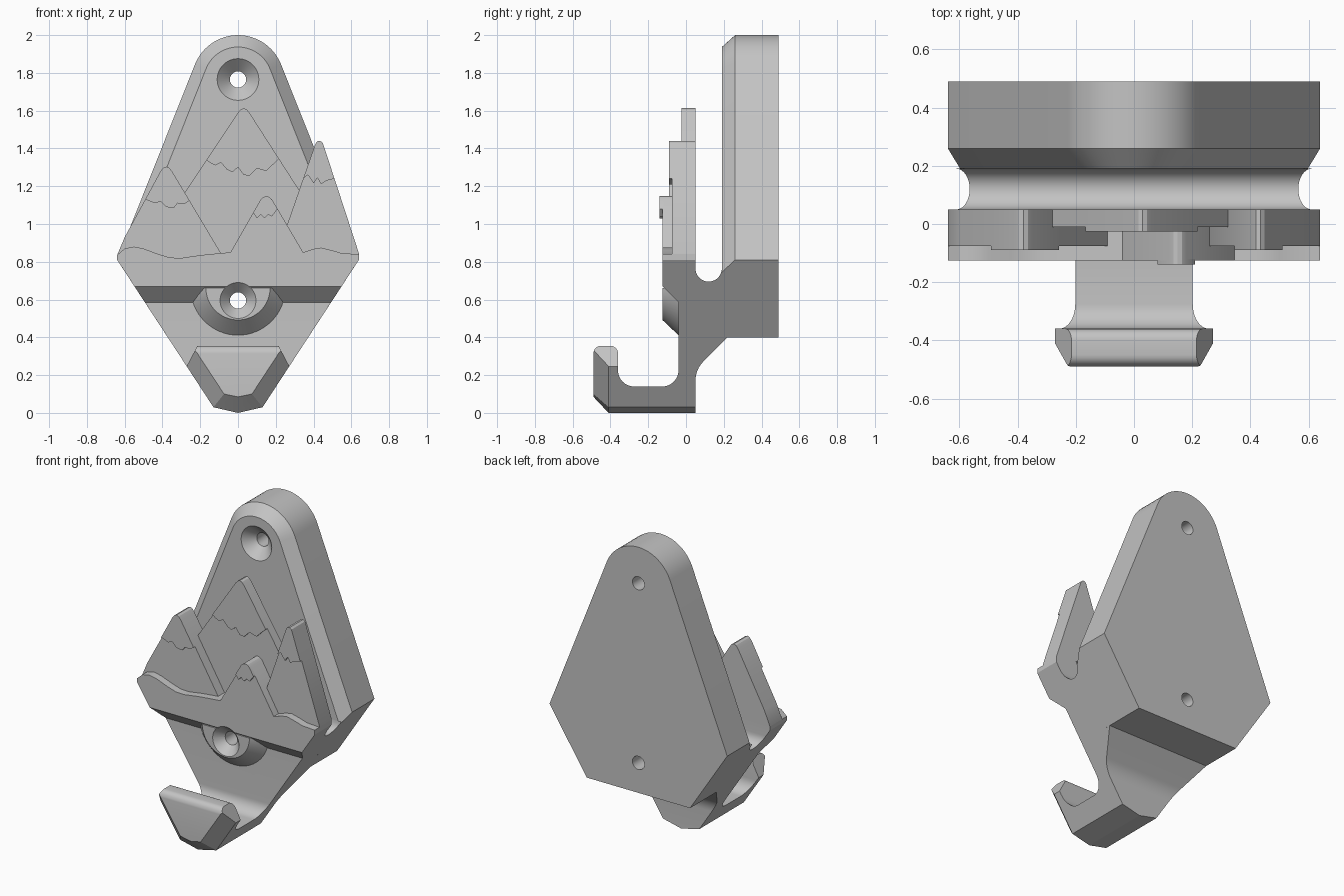
import bpy, bmesh
from math import sin, cos, pi, radians

cube = bpy.data.objects.get("Cube")
if cube:
    bpy.data.objects.remove(cube, do_unlink=True)

grey = bpy.data.materials.new("plain grey")
grey.use_nodes = True
GREY = (0.55, 0.55, 0.55, 1)
grey.diffuse_color = GREY
grey.node_tree.nodes["Principled BSDF"].inputs["Base Color"].default_value = GREY


def loft(name, rings):
    """Closed solid through matching rings of 3D points."""
    bm = bmesh.new()
    loops = [[bm.verts.new(p) for p in ring] for ring in rings]
    n = len(loops[0])
    bm.faces.new(loops[0])
    bm.faces.new(loops[-1])
    for a, b in zip(loops, loops[1:]):
        for i in range(n):
            j = (i + 1) % n
            bm.faces.new((a[i], a[j], b[j], b[i]))
    bmesh.ops.recalc_face_normals(bm, faces=bm.faces)
    mesh = bpy.data.meshes.new(name)
    bm.to_mesh(mesh)
    bm.free()
    mesh.materials.append(grey)
    ob = bpy.data.objects.new(name, mesh)
    bpy.context.collection.objects.link(ob)
    return ob


def at_y(pts, y):
    return [(x, y, z) for x, z in pts]


def prism(name, pts, y0, y1):
    return loft(name, [at_y(pts, y0), at_y(pts, y1)])


def arc(cx, cz, r, a0, a1, n=10):
    angles = [radians(a0 + (a1 - a0) * i / n) for i in range(n + 1)]
    return [(cx + r * cos(a), cz + r * sin(a)) for a in angles]


def lathe(name, z, steps, n=48):
    """Round solid along y; steps are (y, radius)."""
    return loft(name, [at_y(arc(0, z, r, 0, 360 - 360 / n, n - 1), y) for y, r in steps])


def boolean(ob, cutter, operation="DIFFERENCE"):
    mod = ob.modifiers.new("cut", "BOOLEAN")
    mod.operation = operation
    mod.solver = "EXACT"
    mod.object = cutter
    bpy.context.view_layer.objects.active = ob
    bpy.ops.object.modifier_apply(modifier=mod.name)


def mirror(pts):
    return [(-x, z) for x, z in reversed(pts)]


# Back plate with a chamfered front rim
def plate_outline(corner, r):
    right = [(0.372, 0.4), corner]
    return right + arc(0, 1.755, r, 21.7, 158.3, 24) + mirror(right)


outer = plate_outline((0.64, 0.81), 0.245)
inner = plate_outline((0.5975, 0.745), 0.182)
back_plate = loft("back_plate", [at_y(outer, 0.49), at_y(outer, 0.26), at_y(inner, 0.19)])

# Side profile of the hook, the front wall and the groove behind it
profile = [(0.05, 0), (-0.49, 0)]
profile += arc(-0.45, 0.315, 0.04, 180, 90, 6)
profile += arc(-0.4, 0.315, 0.04, 90, 0, 6)
profile += arc(-0.275, 0.225, 0.085, 180, 270)
profile += arc(-0.125, 0.225, 0.085, 270, 360)
profile += [(-0.04, 0.585), (-0.125, 0.67), (-0.125, 1.25), (0.05, 1.25)]
profile += arc(0.12, 0.765, 0.07, 180, 360, 16)
profile += [(0.19, 0.4), (0.22, 0.4)]
profile += arc(0.195, 0.17, 0.145, 135, 180, 8)
body = loft("hook_body", [[(x, y, z) for y, z in profile] for x in (-0.8, 0.8)])

# Front silhouette: pointed base and wavy hill top, chamfered at the hook tip
base = [(-0.64, 0.81), (-0.13, 0.03), (0, 0), (0.13, 0.03), (0.64, 0.81)]
base_in = [(-0.54, 0.81), (-0.074, 0.1), (0, 0.085), (0.074, 0.1), (0.54, 0.81)]
hill = [(0.64, 0.84), (0.55, 0.845), (0.5, 0.86), (0.44, 0.875), (0.4, 0.868), (0.345, 0.85),
        (0.18, 1.13), (0.165, 1.143), (0.15, 1.147), (0.135, 1.143), (0.12, 1.13),
        (-0.04, 0.85), (-0.1, 0.845), (-0.2, 0.835), (-0.3, 0.82), (-0.36, 0.822),
        (-0.42, 0.84), (-0.5, 0.87), (-0.55, 0.88), (-0.6, 0.87), (-0.64, 0.835)]
full = base + hill
inset = base_in + [(x * 0.54 / 0.64, z) for x, z in hill]
silhouette = loft("silhouette_cutter", [at_y(full, 0.4), at_y(full, -0.41), at_y(inset, -0.49),
                                        at_y(inset, -0.6)])
boolean(body, silhouette, "INTERSECT")
cutters = [silhouette]

# Slanted upper corners of the hook tip
corner = [(0.2045, 0.375), (0.2805, 0.23), (0.5, 0.23), (0.5, 0.375)]
for pts in (corner, mirror(corner)):
    cut = prism("tip_cutter", pts, -0.7, -0.2)
    boolean(body, cut)
    cutters.append(cut)

# Half-round conical boss around the lower screw
boss = loft("screw_boss", [at_y(arc(0, 0.662, r, 180, 360, 32), y)
                           for y, r in ((-0.125, 0.17), (-0.03, 0.26))])

# Countersunk screw holes
upper = lathe("upper_hole_cutter", 1.765, [(0.17, 0.131), (0.255, 0.043), (0.6, 0.043)])
lower = lathe("lower_hole_cutter", 0.595, [(-0.145, 0.114), (-0.07, 0.043), (0.6, 0.043)])
boolean(back_plate, upper)
for part in (back_plate, body, boss):
    boolean(part, lower)
cutters += [upper, lower]


# Mountains: lower rock and a slightly prouder snow cap
def mountain(name, left, peak, right, snow, front):
    """Outline pieces run left to right; the snow line joins both slopes."""
    rock = prism(name + "_rock", left + snow + right, 0.05, front)
    cap = prism(name + "_snow", list(reversed(snow)) + peak, 0.05, front - 0.015)
    return [rock, cap]


parts = [back_plate, body, boss]
parts += mountain(
    "middle_mountain", [(-0.28, 0.8), (-0.28, 1.17)],
    [(0.0, 1.59), (0.015, 1.607), (0.03, 1.613), (0.045, 1.607), (0.06, 1.59)],
    [(0.33, 1.17), (0.33, 0.8)],
    [(-0.167, 1.34), (-0.15, 1.325), (-0.12, 1.31), (-0.09, 1.325), (-0.06, 1.29), (-0.03, 1.275),
     (0, 1.3), (0.03, 1.26), (0.06, 1.255), (0.1, 1.295), (0.15, 1.28), (0.18, 1.31),
     (0.2175, 1.345)], -0.01)
parts += mountain(
    "right_mountain", [(-0.64, 0.81), (-0.64, 0.835), (-0.6, 0.93)],
    [(-0.41, 1.28), (-0.395, 1.298), (-0.38, 1.304), (-0.365, 1.298), (-0.35, 1.28)],
    [(-0.09, 0.845), (-0.09, 0.81)],
    [(-0.491, 1.13), (-0.44, 1.11), (-0.41, 1.12), (-0.38, 1.09), (-0.34, 1.085),
     (-0.32, 1.11), (-0.28, 1.108), (-0.257, 1.125)], -0.075)
parts += mountain(
    "left_mountain", [(0.26, 0.81), (0.26, 0.995)],
    [(0.41, 1.425), (0.42, 1.438), (0.435, 1.44), (0.448, 1.43), (0.455, 1.41)],
    [(0.64, 0.845), (0.64, 0.81)],
    [(0.345, 1.24), (0.37, 1.26), (0.4, 1.215), (0.42, 1.245), (0.44, 1.21), (0.47, 1.23),
     (0.511, 1.24)], -0.075)

# Snow on the front hill
parts.append(prism(
    "front_hill_snow",
    [(0.08, 1.06), (0.1, 1.03), (0.12, 1.05), (0.14, 1.03), (0.16, 1.05), (0.18, 1.04),
     (0.2095, 1.08)] + hill[6:11], -0.12, -0.14))

for cut in cutters:
    bpy.data.objects.remove(cut, do_unlink=True)

bpy.ops.object.select_all(action="DESELECT")
for part in parts:
    part.select_set(True)
bpy.context.view_layer.objects.active = body
bpy.ops.object.shade_smooth_by_angle(angle=radians(25))
